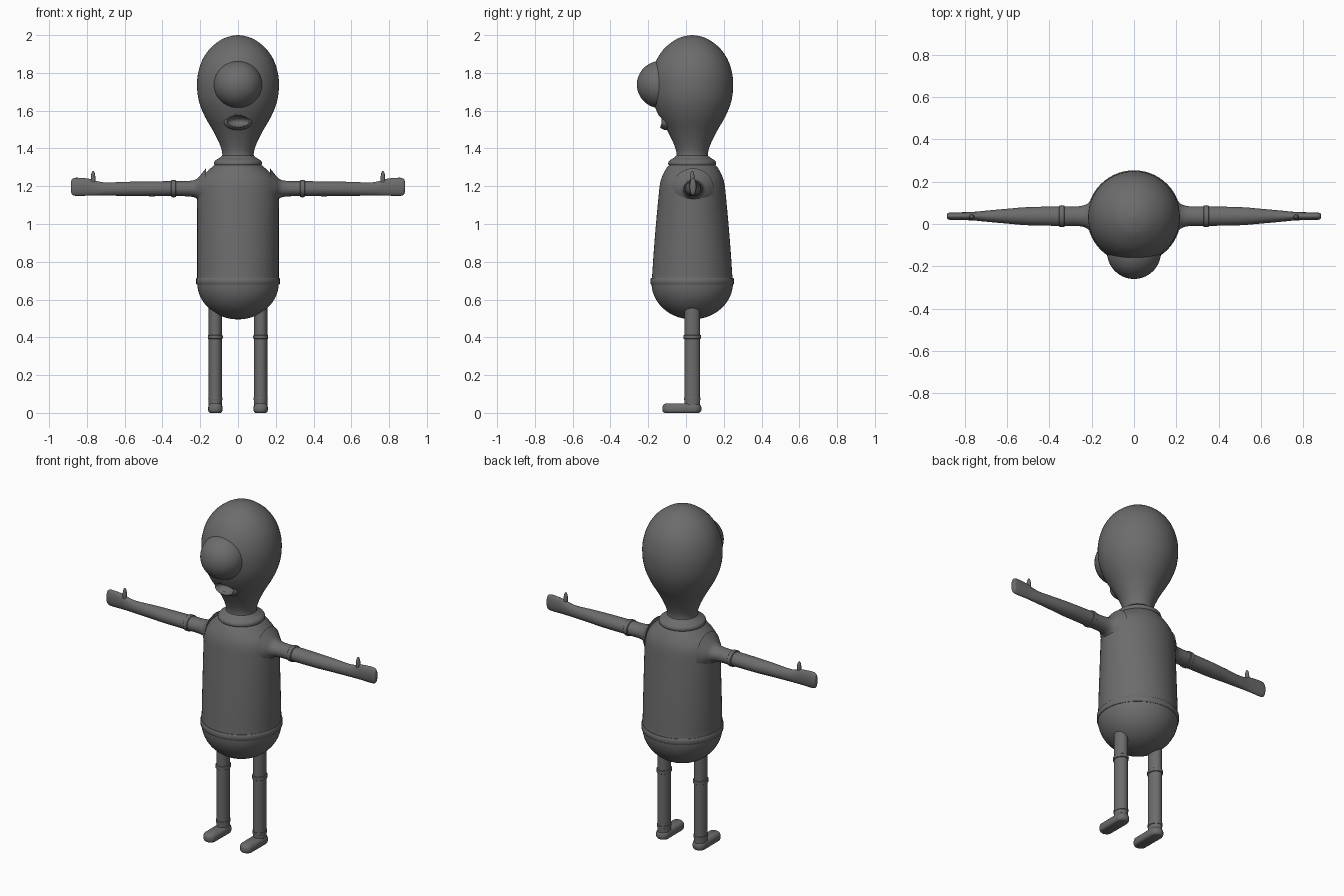
import bpy, bmesh, math
from mathutils import Vector

if "Cube" in bpy.data.objects:
    bpy.data.objects.remove(bpy.data.objects["Cube"])

grey = bpy.data.materials.new("dark grey")
grey.use_nodes = True
grey.diffuse_color = (0.15, 0.15, 0.15, 1)
grey.node_tree.nodes["Principled BSDF"].inputs["Base Color"].default_value = (0.15, 0.15, 0.15, 1)

MID = 0.033  # depth of the body axis


def finish(name, bm):
    bmesh.ops.recalc_face_normals(bm, faces=bm.faces)
    mesh = bpy.data.meshes.new(name)
    bm.to_mesh(mesh)
    bm.free()
    mesh.materials.append(grey)
    ob = bpy.data.objects.new(name, mesh)
    bpy.context.collection.objects.link(ob)
    bpy.ops.object.select_all(action='DESELECT')
    ob.select_set(True)
    bpy.context.view_layer.objects.active = ob
    bpy.ops.object.shade_smooth_by_angle(angle=math.radians(40))
    return ob


def resample(rings, steps):
    """Smooth the rows of a profile with a Catmull-Rom spline."""
    pts = [Vector(r) for r in rings]
    out = []
    for i in range(len(pts) - 1):
        p0, p1, p2 = pts[max(i - 1, 0)], pts[i], pts[i + 1]
        p3 = pts[min(i + 2, len(pts) - 1)]
        for k in range(steps):
            t = k / steps
            out.append(p1 + (p2 - p0) * (t / 2)
                       + (2 * p0 - 5 * p1 + 4 * p2 - p3) * (t * t / 2)
                       + (3 * p1 - p0 - 3 * p2 + p3) * (t ** 3 / 2))
    return out + [pts[-1]]


def loft(name, rings, place, sides=40, steps=4):
    """Skin elliptical rings; place(ring, cos, sin) gives each point."""
    bm = bmesh.new()
    loops = []
    for r in resample(rings, steps):
        angles = [2 * math.pi * i / sides for i in range(sides)]
        loops.append([bm.verts.new(place(r, math.cos(a), math.sin(a))) for a in angles])
    for a, b in zip(loops, loops[1:]):
        for i in range(sides):
            j = (i + 1) % sides
            bm.faces.new((a[i], a[j], b[j], b[i]))
    bm.faces.new(loops[0])
    bm.faces.new(loops[-1])
    return finish(name, bm)


def upright(x=0):
    # ring rows: height, half width, half depth
    return lambda r, c, s: (x + r[1] * c, MID + r[2] * s, r[0])


def sideways(side):
    # ring rows: reach, half depth, half height, centre height
    return lambda r, c, s: (side * r[0], MID + 0.004 + r[1] * c, r[3] + r[2] * s)


def ball(name, centre, radii):
    bm = bmesh.new()
    bmesh.ops.create_uvsphere(bm, u_segments=40, v_segments=24, radius=1)
    for v in bm.verts:
        v.co = Vector([c + r * p for c, r, p in zip(centre, radii, v.co)])
    return finish(name, bm)


def band(t, width, a, b, *rest):
    """Rows of a thin raised ring around a limb."""
    h = width / 2
    return [(t - h, a - .006, b - .006, *rest), (t - h * .8, a, b, *rest),
            (t + h * .8, a, b, *rest), (t + h, a - .006, b - .006, *rest)]


# Head with neck
head_profile = [(2, .004), (1.993, .045), (1.975, .09), (1.93, .147), (1.87, .188),
                (1.80, .211), (1.73, .217), (1.65, .207), (1.57, .176), (1.49, .130),
                (1.42, .096), (1.37, .083), (1.33, .092), (1.29, .1)]
head = loft("head", [(z, r, r) for z, r in head_profile], upright(), 56)

# Lips, then the mouth hollow cut through both
lips = ball("lips", (0, -.103, 1.54), (.074, .045, .043))
cutter = ball("mouth_cutter", (0, -.152, 1.543), (.064, .065, .032))
cutter.hide_render = True
for ob in (head, lips):
    cut = ob.modifiers.new("mouth", 'BOOLEAN')
    cut.operation = 'DIFFERENCE'
    cut.solver = 'EXACT'
    cut.object = cutter
    bpy.context.view_layer.objects.active = ob
    bpy.ops.object.modifier_apply(modifier="mouth")
bpy.data.objects.remove(cutter)

# Single large eye
ball("eye", (0, -.132, 1.738), (.128, .128, .126))

# Collar
loft("collar", [(1.365, .08, .08), (1.35, .098, .098), (1.338, .118, .118),
                (1.328, .126, .126), (1.314, .126, .126), (1.305, .115, .115)],
     upright(), 48, 3)

# Shirt: round shoulders, tapering in depth towards the top
loft("shirt", [(1.318, .09, .09), (1.314, .12, .12), (1.29, .15, .14), (1.25, .191, .16),
               (1.21, .211, .171), (1.15, .216, .178), (1.0, .216, .192), (.85, .216, .204),
               (.73, .216, .212), (.70, .216, .214), (.68, .2, .2)], upright(), 56)

# Trousers: waistband and rounded seat
loft("waistband", band(.697, .036, .221, .22), upright(), 56, 2)
seat = [(.69 - .195 * math.sin(a), .216 * math.cos(a), .216 * math.cos(a))
        for a in [math.radians(d) for d in range(0, 90, 9)] + [1.56]]
loft("trouser_seat", seat, upright(), 56, 2)

for side, label in ((1, "left"), (-1, "right")):
    # Arm flaring into the shoulder, flattening into a mitten hand
    loft(label + "_arm", [
        (.17, .11, .11, 1.185), (.20, .082, .072, 1.185), (.222, .058, .05, 1.187),
        (.26, .047, .041, 1.187), (.34, .046, .04, 1.187), (.5, .043, .039, 1.186),
        (.6, .035, .037, 1.186), (.7, .026, .035, 1.185), (.75, .021, .039, 1.189),
        (.79, .019, .045, 1.195), (.85, .018, .048, 1.197), (.872, .017, .045, 1.197),
        (.882, .013, .034, 1.197), (.885, .003, .01, 1.197)], sideways(side), 28)
    loft(label + "_sleeve_cuff", band(.341, .026, .051, .045, 1.187), sideways(side), 28, 2)

    # Thumb
    thumb = ball(label + "_thumb", (side * .767, MID, 1.24), (.012, .012, .042))

    # Leg with trouser cuff and ankle band
    x = side * .12
    loft(label + "_leg", [(.60, .035, .042), (.4, .035, .042), (.2, .035, .042),
                          (.03, .035, .042)], upright(x), 28, 2)
    loft(label + "_trouser_cuff", band(.402, .022, .039, .046), upright(x), 28, 2)
    loft(label + "_ankle_band", band(.075, .016, .037, .044), upright(x), 28, 2)

    # Shoe: rounded slab pointing forward
    loft(label + "_shoe", [(z, w, d) for z, w, d in (
        (0, .028, .09), (.004, .034, .098), (.014, .038, .103), (.03, .038, .103),
        (.042, .034, .098), (.05, .024, .088))],
        lambda r, c, s, x=x: (x + r[1] * c,
                              -.022 + (r[2] - r[1]) * math.copysign(1, s) + r[1] * s,
                              r[0]), 28, 2)
